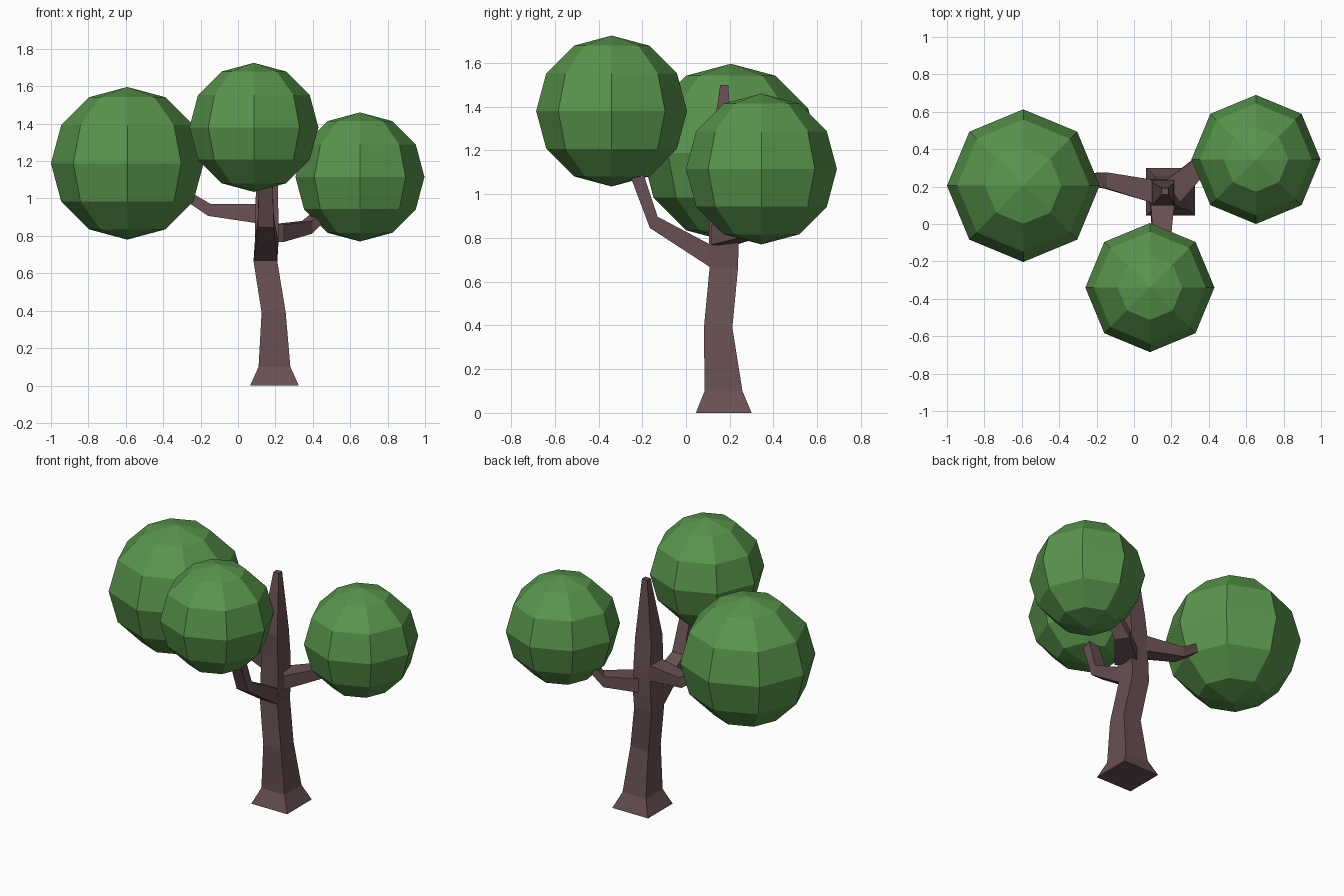
import bpy, bmesh
from mathutils import Vector

if "Cube" in bpy.data.objects:
    bpy.data.objects.remove(bpy.data.objects["Cube"])


def material(name, rgb):
    m = bpy.data.materials.new(name)
    m.diffuse_color = (*rgb, 1)
    m.use_nodes = True
    m.node_tree.nodes["Principled BSDF"].inputs["Base Color"].default_value = m.diffuse_color
    return m


bark = material("brown bark", (0.140, 0.080, 0.086))
leaf = material("leaf green", (0.100, 0.300, 0.073))


def finish(name, bm, mat):
    bmesh.ops.recalc_face_normals(bm, faces=bm.faces)
    me = bpy.data.meshes.new(name)
    bm.to_mesh(me)
    bm.free()
    me.materials.append(mat)
    ob = bpy.data.objects.new(name, me)
    bpy.context.collection.objects.link(ob)
    return ob


def loft(name, rings, mat):
    """Skin a chain of four-cornered rings and cap both ends."""
    bm = bmesh.new()
    loops = [[bm.verts.new(p) for p in ring] for ring in rings]
    for a, b in zip(loops, loops[1:]):
        for i in range(4):
            j = (i + 1) % 4
            bm.faces.new((a[i], a[j], b[j], b[i]))
    bm.faces.new(loops[0])
    bm.faces.new(loops[-1])
    return finish(name, bm, mat)


def branch(name, side, sections):
    """Each section: lower point, upper point, half width along side."""
    s = Vector(side).normalized()
    rings = []
    for low, high, w in sections:
        low, high = Vector(low), Vector(high)
        rings.append([low - s * w, low + s * w, high + s * w, high - s * w])
    loft(name, rings, bark)


# Trunk: flared base, slight bends, pointed top (z, x range, y range)
trunk = [
    (0.00, 0.065, 0.325, 0.045, 0.300),
    (0.10, 0.110, 0.280, 0.085, 0.258),
    (0.39, 0.126, 0.255, 0.082, 0.212),
    (0.665, 0.083, 0.210, 0.108, 0.238),
    (0.77, 0.090, 0.217, 0.106, 0.240),
    (0.97, 0.093, 0.215, 0.105, 0.235),
    (1.12, 0.100, 0.215, 0.100, 0.220),
    (1.50, 0.147, 0.185, 0.157, 0.193),
]
loft("trunk", [[(x0, y0, z), (x1, y0, z), (x1, y1, z), (x0, y1, z)]
               for z, x0, x1, y0, y1 in trunk], bark)

# Branches: rooted in the trunk, bent upward into each leaf ball
branch("front_branch", (1, 0, 0), [
    ((0.147, 0.112, 0.665), (0.153, 0.110, 0.770), 0.063),
    ((0.149, -0.165, 0.845), (0.149, -0.130, 0.897), 0.043),
    ((0.148, -0.265, 1.110), (0.148, -0.205, 1.125), 0.036)])
branch("left_branch", (0, 1, 0), [
    ((0.100, 0.175, 0.868), (0.100, 0.175, 0.970), 0.062),
    ((-0.160, 0.233, 0.907), (-0.145, 0.233, 0.970), 0.043),
    ((-0.290, 0.240, 0.995), (-0.265, 0.240, 1.040), 0.030)])
branch("right_branch", (-0.60, 0.80, 0), [
    ((0.205, 0.172, 0.768), (0.205, 0.172, 0.860), 0.070),
    ((0.370, 0.330, 0.812), (0.370, 0.325, 0.880), 0.046),
    ((0.480, 0.360, 0.920), (0.455, 0.355, 0.955), 0.034)])

# Leaf balls: low-poly spheres
for name, r, centre in [("left_leaves", 0.408, (-0.592, 0.205, 1.188)),
                        ("front_leaves", 0.345, (0.085, -0.340, 1.380)),
                        ("right_leaves", 0.345, (0.652, 0.345, 1.115))]:
    bm = bmesh.new()
    bmesh.ops.create_uvsphere(bm, u_segments=8, v_segments=6, radius=r)
    finish(name, bm, leaf).location = centre
